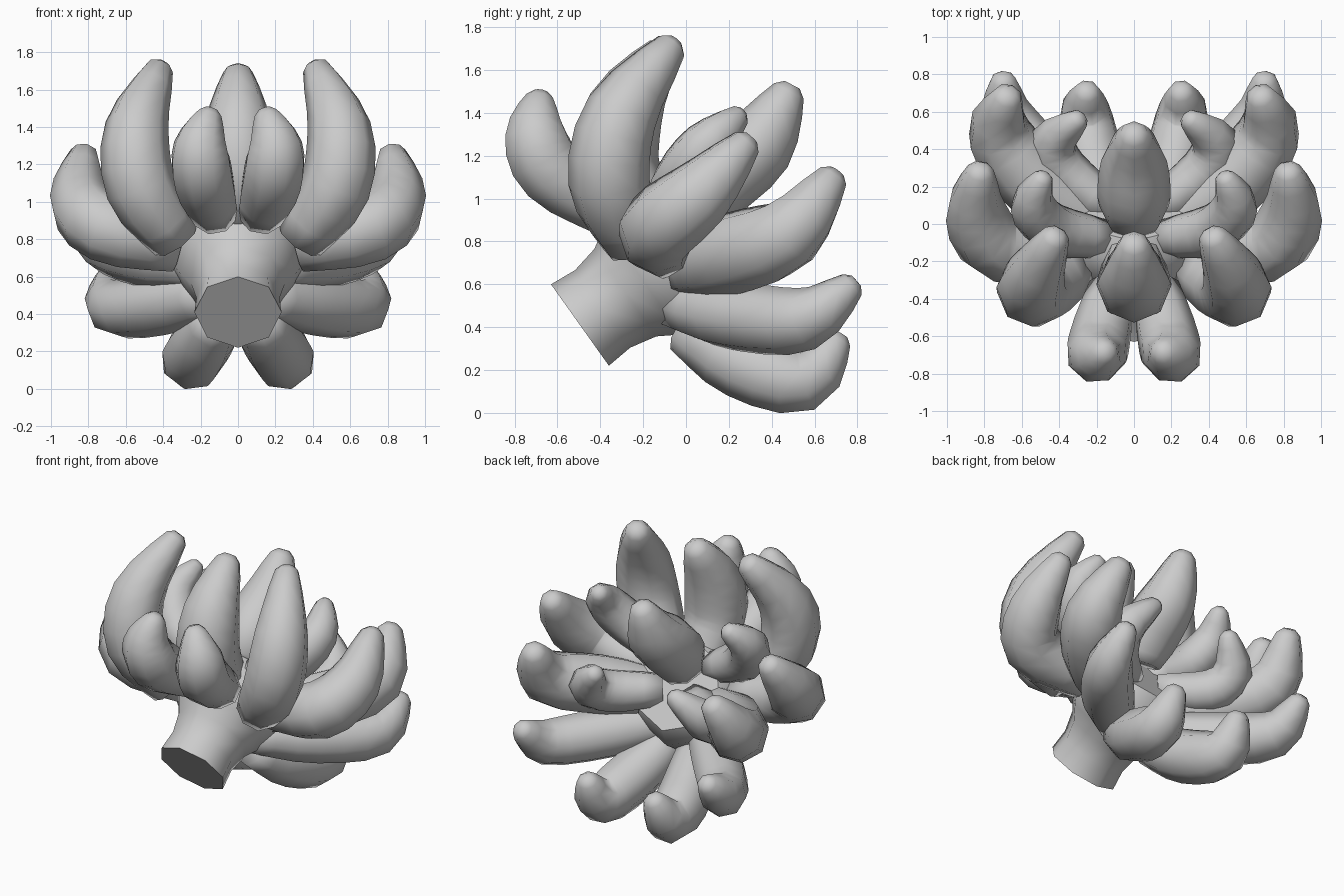
import bpy, bmesh, math
from mathutils import Vector

if "Cube" in bpy.data.objects:
    bpy.data.objects.remove(bpy.data.objects["Cube"])

SIDES = 8


def loft(name, centres, frames, radii, mirror=False, angle=85):
    """Skin a row of octagonal rings, capped at both ends."""
    bm = bmesh.new()
    rings = []
    for c, (u, v), r in zip(centres, frames, radii):
        angles = [2 * math.pi * i / SIDES for i in range(SIDES)]
        rings.append([bm.verts.new(c + (u * math.cos(a) + v * math.sin(a)) * r) for a in angles])
    for a, b in zip(rings, rings[1:]):
        for i in range(SIDES):
            j = (i + 1) % SIDES
            bm.faces.new((a[i], a[j], b[j], b[i]))
    bm.faces.new(rings[0])
    bm.faces.new(rings[-1])
    bmesh.ops.recalc_face_normals(bm, faces=bm.faces)
    mesh = bpy.data.meshes.new(name)
    bm.to_mesh(mesh)
    bm.free()
    ob = bpy.data.objects.new(name, mesh)
    bpy.context.collection.objects.link(ob)
    bpy.ops.object.select_all(action='DESELECT')
    ob.select_set(True)
    bpy.context.view_layer.objects.active = ob
    bpy.ops.object.shade_smooth_by_angle(angle=math.radians(angle))
    if mirror:
        ob.modifiers.new("mirror", 'MIRROR').use_mirror_merge = False
    return ob


def spline(points, steps=3):
    """Smooth curve through the control points."""
    p = [Vector(q) for q in points]
    p = [2 * p[0] - p[1]] + p + [2 * p[-1] - p[-2]]
    out = []
    for a, b, c, d in zip(p, p[1:], p[2:], p[3:]):
        for k in range(steps):
            t = k / steps
            out.append(0.5 * (2 * b + (c - a) * t + (2 * a - 5 * b + 4 * c - d) * t * t
                              + (3 * b - a - 3 * c + d) * t ** 3))
    return out + [p[-2]]


# thickness along a banana, the last value being the rounded tip
TAPER = [.74, .86, .96, 1, 1, .97, .9, .76, .58, .4, .2]


def banana(name, radius, *points, mirror=True):
    path = spline(points)
    path[-1] = path[-2].lerp(path[-1], .8)
    path.append(path[-1] + (path[-1] - path[-2]).normalized() * radius * .17)
    p = [Vector(q) for q in points]
    bend = (p[1] - p[0]).cross(p[3] - p[1]).normalized()
    frames = []
    for i in range(len(path)):
        t = (path[min(i + 1, len(path) - 1)] - path[max(i - 1, 0)]).normalized()
        v = bend.cross(t).normalized()
        frames.append((t.cross(v), v))
    loft(name, path, frames, [radius * k for k in TAPER], mirror)


# stem and crown, tilted back
axis = Vector((0, .815, .58)).normalized()
side = Vector((1, 0, 0))
base = Vector((0, -.495, .41))
profile = [(0, .233), (.13, .222), (.26, .25), (.36, .31), (.46, .36), (.6, .37), (.71, .3)]
loft("stem", [base + axis * t for t, r in profile],
     [(side, axis.cross(side))] * len(profile), [r for t, r in profile], angle=52)

# single bananas on the centre line
banana("centre_front_banana", .2, (0, -.15, .88), (0, -.32, 1.13), (0, -.28, 1.42), (0, -.09, 1.71), mirror=False)
banana("centre_back_banana", .195, (0, .04, .93), (0, .14, 1.09), (0, .34, 1.26), (0, .49, 1.52), mirror=False)

# mirrored pairs, from front to back
banana("front_bananas", .168, (.12, -.34, .93), (.185, -.63, 1.13), (.2, -.7, 1.3), (.145, -.68, 1.485))
banana("tall_bananas", .19, (.33, -.25, .8), (.52, -.36, 1.08), (.54, -.3, 1.4), (.41, -.05, 1.735))
banana("side_bananas", .185, (.32, -.1, .76), (.71, -.13, .86), (.845, .06, 1.02), (.82, .3, 1.28))
banana("inner_upper_bananas", .137, (.15, -.08, .92), (.42, -.03, 1.07), (.54, .1, 1.25), (.48, .26, 1.4))
banana("inner_lower_bananas", .14, (.12, .08, .76), (.38, .28, .76), (.43, .44, .85), (.28, .57, 1.02))
banana("back_side_bananas", .195, (.18, -.02, .68), (.5, .2, .74), (.72, .48, .84), (.67, .7, 1.12))
banana("low_side_bananas", .165, (.12, -.05, .51), (.42, .25, .45), (.67, .56, .44), (.7, .79, .61))
banana("bottom_bananas", .17, (.1, 0, .4), (.2, .27, .23), (.26, .56, .155), (.25, .72, .36))
